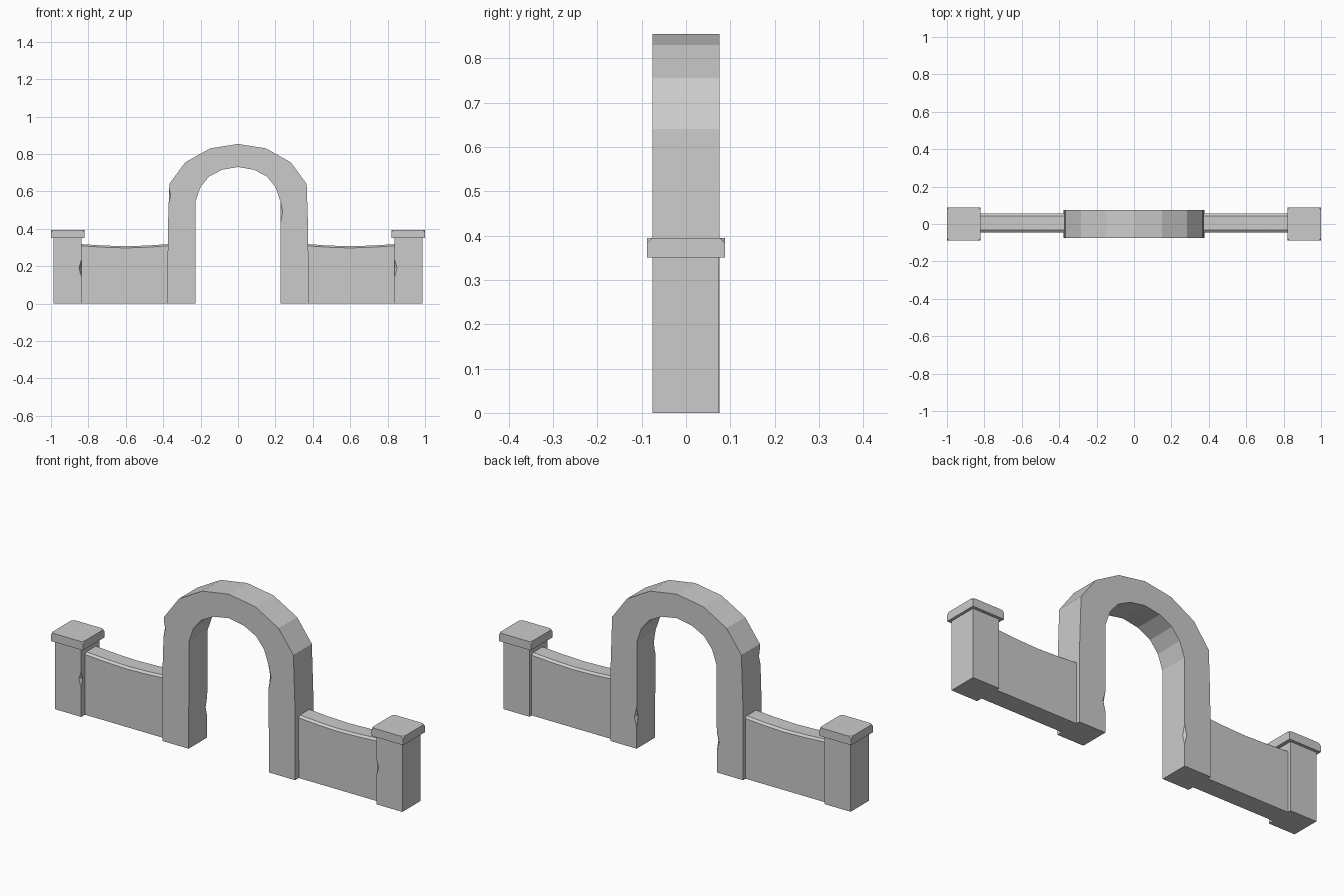
import bpy, bmesh
from mathutils import Vector

if "Cube" in bpy.data.objects:
    bpy.data.objects.remove(bpy.data.objects["Cube"])


def extrude_profile(name, pts, axis, a, b):
    """Extrude a closed 2D profile along x (pts = y,z) or y (pts = x,z)."""
    bm = bmesh.new()
    place = (lambda p, t: (t, p[0], p[1])) if axis == 'x' else (lambda p, t: (p[0], t, p[1]))
    v0 = [bm.verts.new(place(p, a)) for p in pts]
    v1 = [bm.verts.new(place(p, b)) for p in pts]
    n = len(pts)
    bm.faces.new(v0)
    bm.faces.new(v1[::-1])
    for i in range(n):
        j = (i + 1) % n
        bm.faces.new((v0[j], v0[i], v1[i], v1[j]))
    return finish(name, bm)


def finish(name, bm):
    bmesh.ops.recalc_face_normals(bm, faces=bm.faces)
    me = bpy.data.meshes.new(name)
    bm.to_mesh(me)
    bm.free()
    ob = bpy.data.objects.new(name, me)
    bpy.context.collection.objects.link(ob)
    return ob


def box(name, lo, hi, corner=0.0):
    """Box, optionally with small chipped corners at the top."""
    bm = bmesh.new()
    bmesh.ops.create_cube(bm, size=1)
    lo, hi = Vector(lo), Vector(hi)
    for v in bm.verts:
        v.co = Vector([(l + h) / 2 + c * (h - l) for l, h, c in zip(lo, hi, v.co)])
    if corner:
        tops = [v for v in bm.verts if v.co.z > hi.z - 1e-4]
        bmesh.ops.bevel(bm, geom=tops, offset=corner, segments=1, affect='VERTICES')
    return finish(name, bm)


def chip(ob, spots):
    """Knock small stone chips out of edges with stretched octahedra."""
    bm = bmesh.new()
    for x, y, z, h in spots:
        r = 0.014
        ring = [bm.verts.new((x + dx * r, y + dy * r, z))
                for dx, dy in ((1, .15), (-.15, 1), (-1, -.15), (.15, -1))]
        ends = [bm.verts.new((x, y, z + s * h)) for s in (-1, 1)]
        for i in range(4):
            for e in ends:
                bm.faces.new((ring[i], ring[(i + 1) % 4], e))
    cut = finish(ob.name + "_chip_cutter", bm)
    cut.hide_render = True
    cut.hide_set(True)
    m = ob.modifiers.new("chips", 'BOOLEAN')
    m.operation = 'DIFFERENCE'
    m.solver = 'EXACT'
    m.object = cut


# Central arch: half profile mirrored about x = 0
outer = [(0.377, 0), (0.375, 0.4), (0.367, 0.64), (0.283, 0.755), (0.15, 0.83)]
inner = [(0.228, 0), (0.226, 0.55), (0.2, 0.625), (0.155, 0.68), (0.085, 0.716)]
flip = lambda pts: [(-x, z) for x, z in pts]
profile = (outer + [(0, 0.854)] + flip(outer)[::-1]
           + flip(inner) + [(0, 0.731)] + inner[::-1])
arch = extrude_profile("arch", profile, 'y', -0.075, 0.075)
chip(arch, [(0.227, -0.075, 0.49, 0.06), (0.228, 0.075, 0.16, 0.05),
            (-0.228, 0.075, 0.16, 0.05), (-0.372, -0.075, 0.58, 0.05)])


def wall(name, s):
    """Low wall whose chamfered top sags slightly mid-span."""
    bm = bmesh.new()
    rings = []
    for x, d in ((0.365, 0), (0.48, 0.008), (0.6, 0.012), (0.72, 0.008), (0.85, 0)):
        sec = [(-0.045, 0), (-0.045, 0.310 - d), (-0.033, 0.319 - d),
               (0.043, 0.319 - d), (0.055, 0.310 - d), (0.055, 0)]
        rings.append([bm.verts.new((s * x, y, z)) for y, z in sec])
    for a, b in zip(rings, rings[1:]):
        for i in range(6):
            j = (i + 1) % 6
            bm.faces.new((a[i], a[j], b[j], b[i]))
    bm.faces.new(rings[0])
    bm.faces.new(rings[-1])
    return finish(name, bm)


# Walls, end posts and caps on both sides
for s, side in ((-1, "left"), (1, "right")):
    wall("wall_" + side, s)
    xs = sorted((s * 0.838, s * 0.986))
    post = box("post_" + side, (xs[0], -0.075, 0), (xs[1], 0.073, 0.355))
    chip(post, [(s * 0.838, -0.075, 0.19, 0.045)])
    xs = sorted((s * 0.82, s * 1.0))
    box("post_cap_" + side, (xs[0], -0.088, 0.351), (xs[1], 0.088, 0.394), 0.012)
